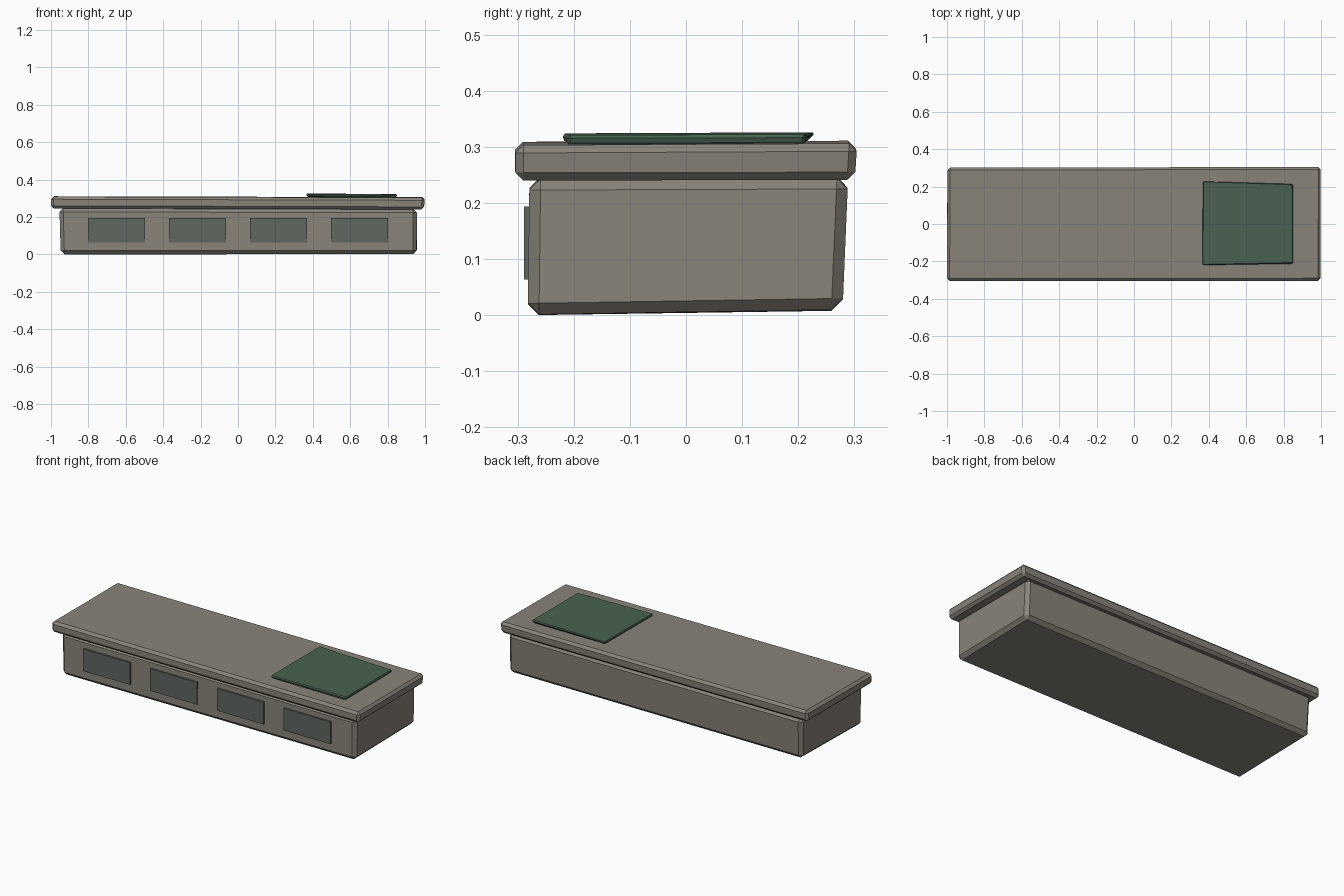
import bpy, bmesh

if "Cube" in bpy.data.objects:
    bpy.data.objects.remove(bpy.data.objects["Cube"])


def material(name, rgb):
    m = bpy.data.materials.new(name)
    m.diffuse_color = (*rgb, 1)
    m.use_nodes = True
    m.node_tree.nodes["Principled BSDF"].inputs["Base Color"].default_value = m.diffuse_color
    return m


STONE = material("warm grey stone", (0.25, 0.23, 0.195))
SLATE = material("slate panel", (0.115, 0.135, 0.117))
GREEN = material("green mat", (0.067, 0.125, 0.082))


def block(name, bottom, top, mat, bevel=0.0):
    """Hand-cut block: four bottom and four top corners, chamfered edges."""
    bm = bmesh.new()
    lo = [bm.verts.new(p) for p in bottom]
    hi = [bm.verts.new(p) for p in top]
    bm.faces.new(lo[::-1])
    bm.faces.new(hi)
    for i in range(4):
        j = (i + 1) % 4
        bm.faces.new((lo[i], lo[j], hi[j], hi[i]))
    if bevel:
        bmesh.ops.bevel(bm, geom=bm.edges[:], offset=bevel, segments=1,
                        profile=0.5, affect='EDGES')
    bmesh.ops.recalc_face_normals(bm, faces=bm.faces[:])
    mesh = bpy.data.meshes.new(name)
    bm.to_mesh(mesh)
    bm.free()
    mesh.materials.append(mat)
    obj = bpy.data.objects.new(name, mesh)
    bpy.context.collection.objects.link(obj)
    return obj


# Corner order: front left, front right, back right, back left

# Counter body, slightly uneven
block("counter_body",
      [(-0.948, -0.282, 0.0), (0.955, -0.282, 0.001),
       (0.958, 0.279, 0.01), (-0.945, 0.279, 0.008)],
      [(-0.955, -0.279, 0.247), (0.957, -0.279, 0.243),
       (0.955, 0.289, 0.245), (-0.95, 0.289, 0.247)],
      STONE, 0.02)

# Overhanging worktop
block("worktop",
      [(-1.0, -0.305, 0.246), (0.994, -0.304, 0.24),
       (0.993, 0.301, 0.241), (-0.998, 0.300, 0.246)],
      [(-1.0, -0.305, 0.309), (0.998, -0.304, 0.303),
       (1.0, 0.305, 0.306), (-0.997, 0.303, 0.311)],
      STONE, 0.014)

# Mat lying on the worktop
block("mat",
      [(0.372, -0.215, 0.306), (0.845, -0.213, 0.302),
       (0.845, 0.211, 0.303), (0.375, 0.211, 0.306)],
      [(0.363, -0.222, 0.324), (0.853, -0.212, 0.321),
       (0.852, 0.215, 0.322), (0.366, 0.232, 0.326)],
      GREEN, 0.006)

# Row of front panels
for i, cx in enumerate((-0.65, -0.217, 0.217, 0.65)):
    l, r, f, b, z0, z1 = cx - 0.152, cx + 0.152, -0.289, -0.27, 0.064, 0.194
    block(f"front_panel_{i + 1}",
          [(l, f, z0), (r, f, z0), (r, b, z0), (l, b, z0)],
          [(l, f, z1), (r, f, z1), (r, b, z1), (l, b, z1)], SLATE)
